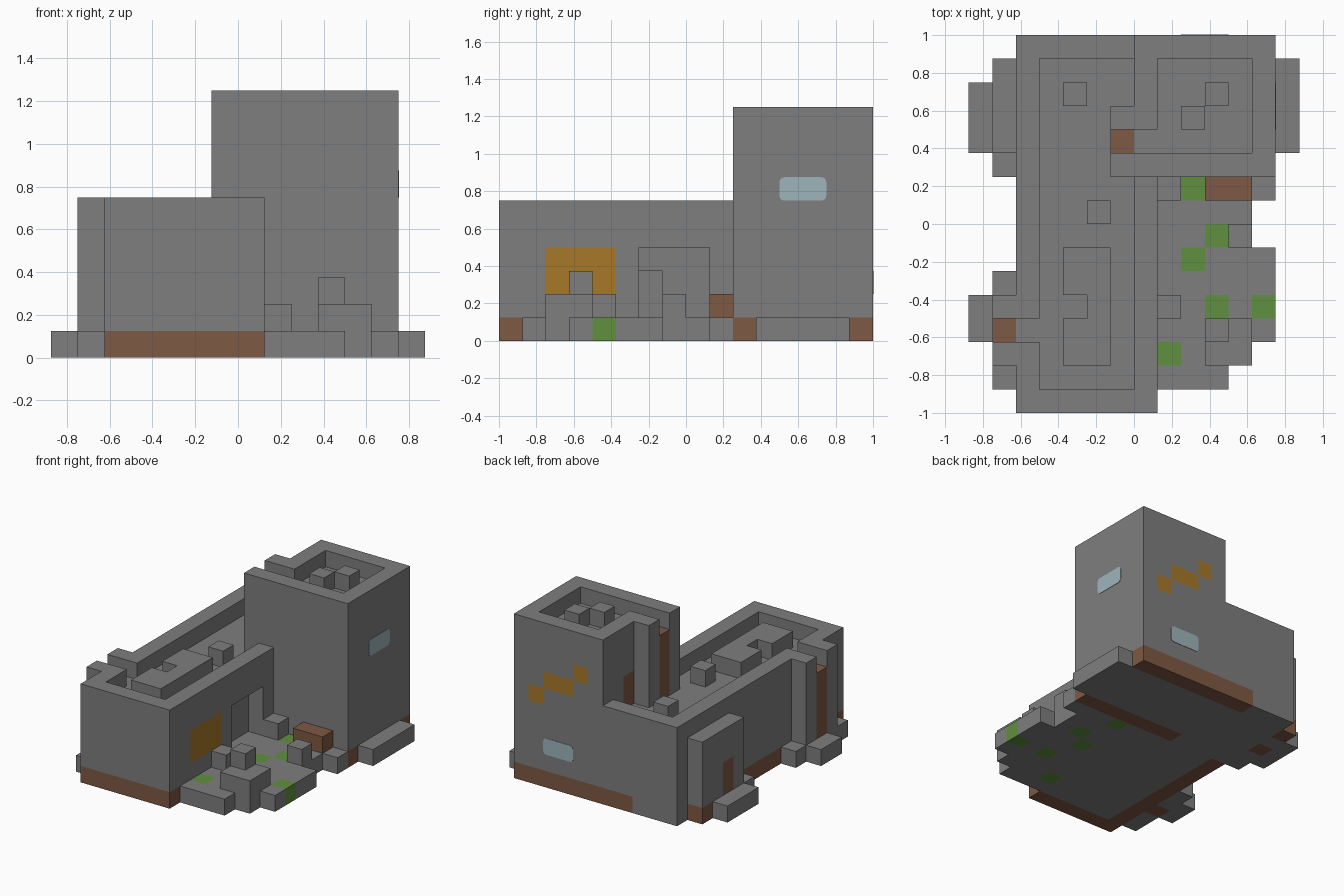
import bpy
import bmesh
from mathutils import Vector

UNIT = 0.125  # edge of one building block

cube = bpy.data.objects.get("Cube")
if cube:
    bpy.data.objects.remove(cube)


def make_material(name, color):
    mat = bpy.data.materials.new(name)
    mat.use_nodes = True
    mat.diffuse_color = (*color, 1)
    mat.node_tree.nodes["Principled BSDF"].inputs["Base Color"].default_value = (*color, 1)
    return mat


names = ["stone", "brown", "green", "ochre", "glass"]
palette = [(0.21, 0.21, 0.21), (0.21, 0.1, 0.058), (0.12, 0.28, 0.05),
           (0.39, 0.19, 0.022), (0.34, 0.46, 0.5)]
materials = [make_material(n, c) for n, c in zip(names, palette)]
STONE, BROWN, GREEN, OCHRE, GLASS = range(len(names))

grid = {}  # block position -> (part name, material index)


def cells(xs, ys, zs):
    return [(x, y, z) for x in range(*xs) for y in range(*ys) for z in range(*zs)]


def fill(part, xs, ys, zs, mat=STONE):
    """Fill a box of blocks; ranges are in block units."""
    for cell in cells(xs, ys, zs):
        grid[cell] = (part, mat)


def carve(xs, ys, zs):
    for cell in cells(xs, ys, zs):
        grid.pop(cell, None)


def paint(xs, ys, zs, mat):
    for cell in cells(xs, ys, zs):
        if cell in grid:
            grid[cell] = (grid[cell][0], mat)


# Long hall with a sunken roof behind a parapet
fill("hall", (-5, 1), (-8, 8), (0, 6))
carve((-4, 0), (-7, 7), (5, 6))

# Tower with a side stair turret
fill("tower", (0, 6), (2, 8), (0, 10))
fill("tower", (-1, 0), (2, 5), (5, 10))
carve((1, 5), (3, 7), (9, 10))
carve((-1, 1), (3, 4), (9, 10))
carve((-1, 0), (3, 4), (5, 9))
fill("tower_ladder", (-1, 0), (3, 4), (5, 9), BROWN)
paint((0, 1), (5, 6), (5, 7), BROWN)

# Ladder between two posts on the hall's outer side
fill("hall_posts", (-6, -5), (-6, -3), (0, 6))
fill("hall_ladder", (-6, -5), (-5, -4), (0, 5), BROWN)
carve((-6, -4), (-5, -4), (5, 6))
for y in (-7, -3):
    fill("post_rubble", (-6, -5), (y, y + 1), (0, 1))
fill("post_step", (-7, -6), (-5, -3), (0, 1))

# Side porch with a door and a step
fill("porch", (-6, -5), (3, 7), (0, 5))
paint((-6, -5), (4, 5), (0, 3), BROWN)
paint((-6, -5), (6, 7), (0, 1), BROWN)
fill("porch_rubble", (-6, -5), (2, 3), (0, 1))
fill("porch_step", (-7, -6), (3, 6), (0, 1))
fill("tower_step", (6, 7), (3, 7), (0, 1))

# Brown footings
paint((-5, 1), (-8, -7), (0, 1), BROWN)
paint((-5, -4), (-8, 2), (0, 1), BROWN)
paint((-2, 6), (7, 8), (0, 1), BROWN)
paint((-1, 6), (2, 3), (0, 1), BROWN)

# Roof blocks
fill("roof_bench", (-3, -1), (-6, -1), (5, 6))
carve((-3, -2), (-4, -3), (5, 6))
for x, y, z in ((-3, 5, 5), (-2, 0, 5), (3, 5, 9), (2, 4, 9)):
    fill("roof_blocks", (x, x + 1), (y, y + 1), (z, z + 1))

# Doorway niche and wall hanging facing the yard
carve((0, 1), (-2, 1), (1, 4))
carve((-1, 0), (-2, -1), (1, 3))
paint((0, 1), (-6, -3), (2, 4), OCHRE)

# Yard floor with a stepped edge and grass patches
for right, south, north in ((4, -7, -6), (5, -6, -5), (6, -5, -1), (5, -1, 1), (6, 1, 2)):
    fill("yard", (1, right), (south, north), (0, 1))
for x, y in ((2, 1), (3, -1), (2, -2), (3, -4), (5, -4), (1, -6)):
    paint((x, x + 1), (y, y + 1), (0, 1), GREEN)

# Rubble and crate in the yard
fill("yard_ruin", (3, 5), (-6, -4), (1, 2))
fill("yard_ruin", (3, 4), (-5, -4), (1, 3))
for x, y in ((1, -4), (4, -1), (1, 1)):
    fill("yard_blocks", (x, x + 1), (y, y + 1), (1, 2))
fill("crate", (3, 5), (1, 2), (1, 2), BROWN)

# Stepped ochre band on the back of the tower
for left, right, z in ((4, 5, 5), (2, 4, 6), (1, 2, 7)):
    paint((left, right), (7, 8), (z, z + 1), OCHRE)


def finish(name, bm):
    mesh = bpy.data.meshes.new(name)
    bm.to_mesh(mesh)
    bm.free()
    for mat in materials:
        mesh.materials.append(mat)
    obj = bpy.data.objects.new(name, mesh)
    bpy.context.collection.objects.link(obj)
    return obj


def build_part(name):
    """Mesh the outward faces of one part's blocks."""
    bm = bmesh.new()
    for cell, (part, mat) in grid.items():
        if part != name:
            continue
        center = Vector(cell) + Vector((0.5, 0.5, 0.5))
        for axis in range(3):
            for sign in (-1, 1):
                normal = Vector((0, 0, 0))
                normal[axis] = sign
                if tuple(int(c) for c in Vector(cell) + normal) in grid:
                    continue
                u = Vector((0, 0, 0))
                u[(axis + 1) % 3] = 0.5
                v = normal.cross(u)
                mid = center + normal / 2
                corners = (mid + u + v, mid - u + v, mid - u - v, mid + u - v)
                face = bm.faces.new([bm.verts.new(c * UNIT) for c in corners])
                face.material_index = mat
    bmesh.ops.remove_doubles(bm, verts=bm.verts[:], dist=0.001)
    bmesh.ops.dissolve_limit(bm, angle_limit=0.01, verts=bm.verts[:],
                             edges=bm.edges[:], delimit={'MATERIAL'})
    finish(name, bm)


for part in sorted({entry[0] for entry in grid.values()}):
    build_part(part)


def window(name, center, size, axis):
    """Thin pane with rounded corners, facing along the given axis."""
    bm = bmesh.new()
    bmesh.ops.create_cube(bm, size=1)
    for vert in bm.verts:
        vert.co = Vector(center) * UNIT + Vector([c * s for c, s in zip(vert.co, size)])
    edges = [e for e in bm.edges
             if abs((e.verts[0].co - e.verts[1].co)[axis]) > 0.001]
    bmesh.ops.bevel(bm, geom=edges, offset=0.025, segments=3, profile=0.5, affect='EDGES')
    for face in bm.faces:
        face.material_index = GLASS
    finish(name, bm)


window("side_window", (6, 5, 6.5), (0.006, 0.25, 0.125), 0)
window("back_window", (3, 8, 2.5), (0.25, 0.006, 0.125), 1)
